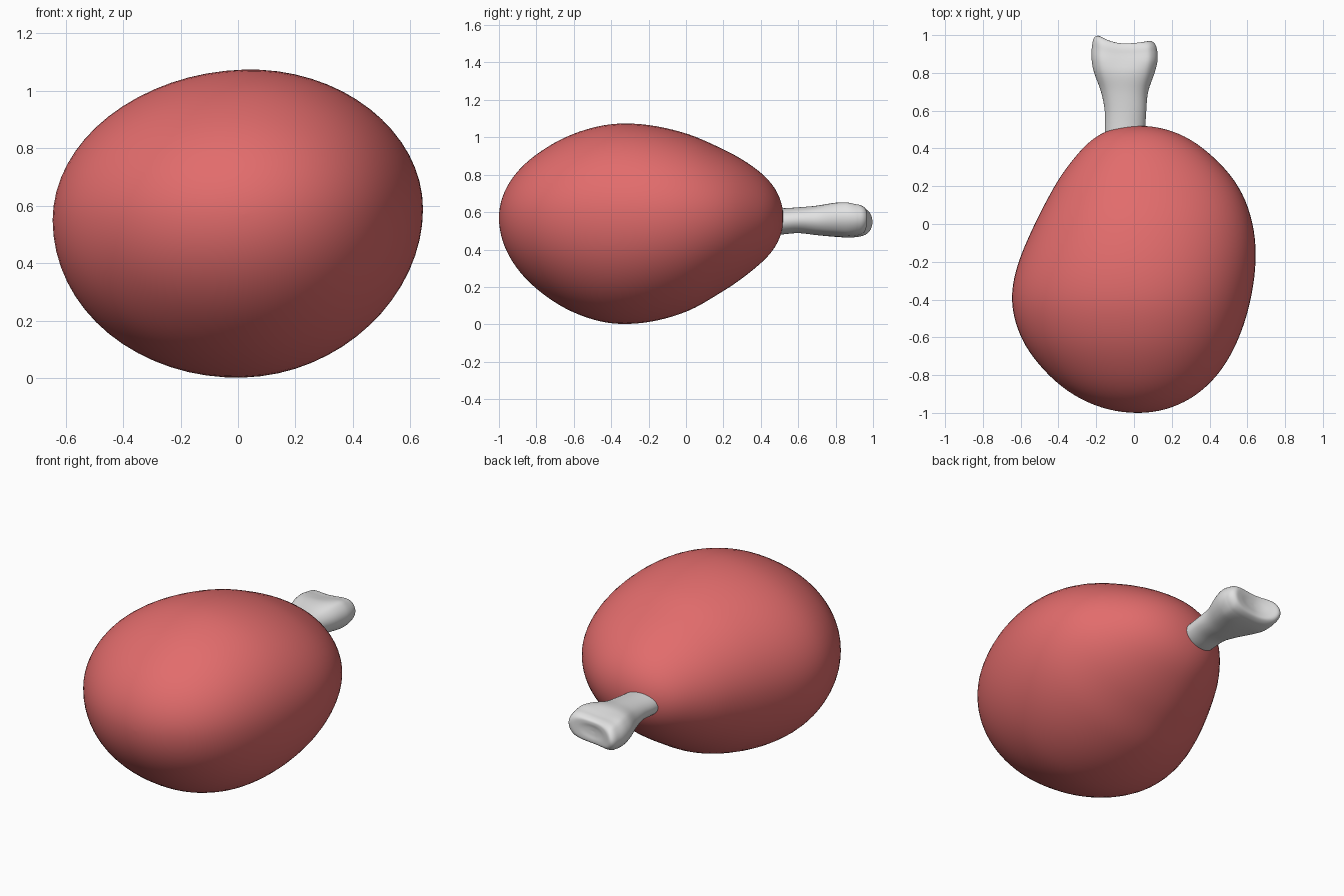
import bpy
import bmesh
import math

cube = bpy.data.objects.get("Cube")
if cube:
    bpy.data.objects.remove(cube, do_unlink=True)


def material(name, color):
    mat = bpy.data.materials.new(name)
    mat.use_nodes = True
    mat.diffuse_color = color
    bsdf = mat.node_tree.nodes["Principled BSDF"]
    bsdf.inputs["Base Color"].default_value = color
    bsdf.inputs["Roughness"].default_value = 0.6
    return mat


def spline(rows, t):
    """Smooth interpolation through rows whose first entry is the parameter."""
    i = 0
    while i < len(rows) - 2 and t > rows[i + 1][0]:
        i += 1
    a, b = rows[i], rows[i + 1]
    p, n = rows[max(i - 1, 0)], rows[min(i + 2, len(rows) - 1)]
    h = b[0] - a[0]
    s = (t - a[0]) / h
    out = []
    for k in range(1, len(a)):
        ma = (b[k] - p[k]) / (b[0] - p[0]) * h
        mb = (n[k] - a[k]) / (n[0] - a[0]) * h
        out.append((2*s**3 - 3*s**2 + 1) * a[k] + (s**3 - 2*s**2 + s) * ma
                   + (3*s**2 - 2*s**3) * b[k] + (s**3 - s**2) * mb)
    return out


def loft(name, rings, mat):
    """Skin a list of rings, closing both ends."""
    bm = bmesh.new()
    loops = [[bm.verts.new(co) for co in ring] for ring in rings]
    count = len(loops[0])
    for a, b in zip(loops, loops[1:]):
        for i in range(count):
            j = (i + 1) % count
            bm.faces.new((a[i], a[j], b[j], b[i]))
    bm.faces.new(loops[0])
    bm.faces.new(loops[-1])
    bmesh.ops.recalc_face_normals(bm, faces=bm.faces)
    for face in bm.faces:
        face.smooth = True
    mesh = bpy.data.meshes.new(name)
    bm.to_mesh(mesh)
    bm.free()
    mesh.materials.append(mat)
    obj = bpy.data.objects.new(name, mesh)
    bpy.context.collection.objects.link(obj)
    return obj


SIDES = 64
angles = [2 * math.pi * i / SIDES for i in range(SIDES)]

# Meat: lopsided egg; fullness to the -x, +x, top and bottom by angle along y
fullness = [
    (0.00, 0.70, 0.66, 0.50, 0.54),
    (0.74, 0.695, 0.62, 0.50, 0.56),
    (1.08, 0.70, 0.608, 0.51, 0.575),
    (1.40, 0.675, 0.612, 0.51, 0.575),
    (1.89, 0.575, 0.64, 0.475, 0.53),
    (2.19, 0.54, 0.65, 0.448, 0.48),
    (2.57, 0.54, 0.64, 0.445, 0.45),
    (3.14, 0.66, 0.68, 0.49, 0.50),
]
rings = []
STEPS = 56
for s in range(STEPS + 1):
    t = 0.004 + (math.pi - 0.008) * s / STEPS
    left, right, top, bottom = spline(fullness, t)
    y, r = -0.24 - 0.76 * math.cos(t), math.sin(t)
    ring = []
    for a in angles:
        c, d = math.cos(a), math.sin(a)
        x = r * c * (right if c > 0 else left)
        ring.append((0.02 + x, y, 0.57 + 0.03 * x + r * d * (top if d > 0 else bottom)))
    rings.append(ring)
loft("meat", rings, material("meat red", (0.76, 0.15, 0.15, 1)))

# Bone: y, centre x, half width, centre z, half height, knuckle amount
shaft = [
    (0.40, -0.047, 0.107, 0.55, 0.070, 0.0),
    (0.50, -0.047, 0.107, 0.55, 0.070, 0.0),
    (0.60, -0.045, 0.110, 0.557, 0.070, 0.1),
    (0.70, -0.050, 0.125, 0.557, 0.083, 0.3),
    (0.80, -0.052, 0.162, 0.562, 0.102, 0.7),
    (0.86, -0.050, 0.175, 0.560, 0.106, 1.0),
    (0.90, -0.050, 0.175, 0.557, 0.100, 1.0),
]
# End cap: running parameter, base y, ring scale, saddle amount
cap = [
    (0.0, 0.900, 1.0, 0.3),
    (1.0, 0.930, 0.94, 0.8),
    (2.0, 0.952, 0.80, 1.0),
    (3.0, 0.956, 0.58, 1.0),
    (4.0, 0.952, 0.30, 1.0),
    (5.0, 0.950, 0.01, 1.0),
]


def bone_ring(y, scale, saddle, section):
    cx, hw, cz, hh, knuckle = section
    ring = []
    for a in angles:
        u, v = scale * math.cos(a), scale * math.sin(a)
        pinch = 1 - 0.32 * knuckle * max(0, 1 - (u / 0.75) ** 2) * (1 if v > 0 else 0.7)
        bulge = (0.07 if u < 0 else 0.025) * saddle * u * u
        ring.append((cx + hw * u, y + bulge,
                     cz + 0.012 * knuckle * u + 1.12 ** knuckle * hh * v * pinch))
    return ring


rings = []
for s in range(30):
    y = 0.4 + 0.5 * s / 30
    saddle = 0.3 * max(0, (y - 0.7) / 0.2)
    rings.append(bone_ring(y, 1, saddle, spline(shaft, y)))
end = shaft[-1][1:]
for s in range(26):
    y, scale, saddle = spline(cap, s / 5)
    rings.append(bone_ring(y, scale, saddle, end))
loft("bone", rings, material("bone white", (0.76, 0.76, 0.76, 1)))
